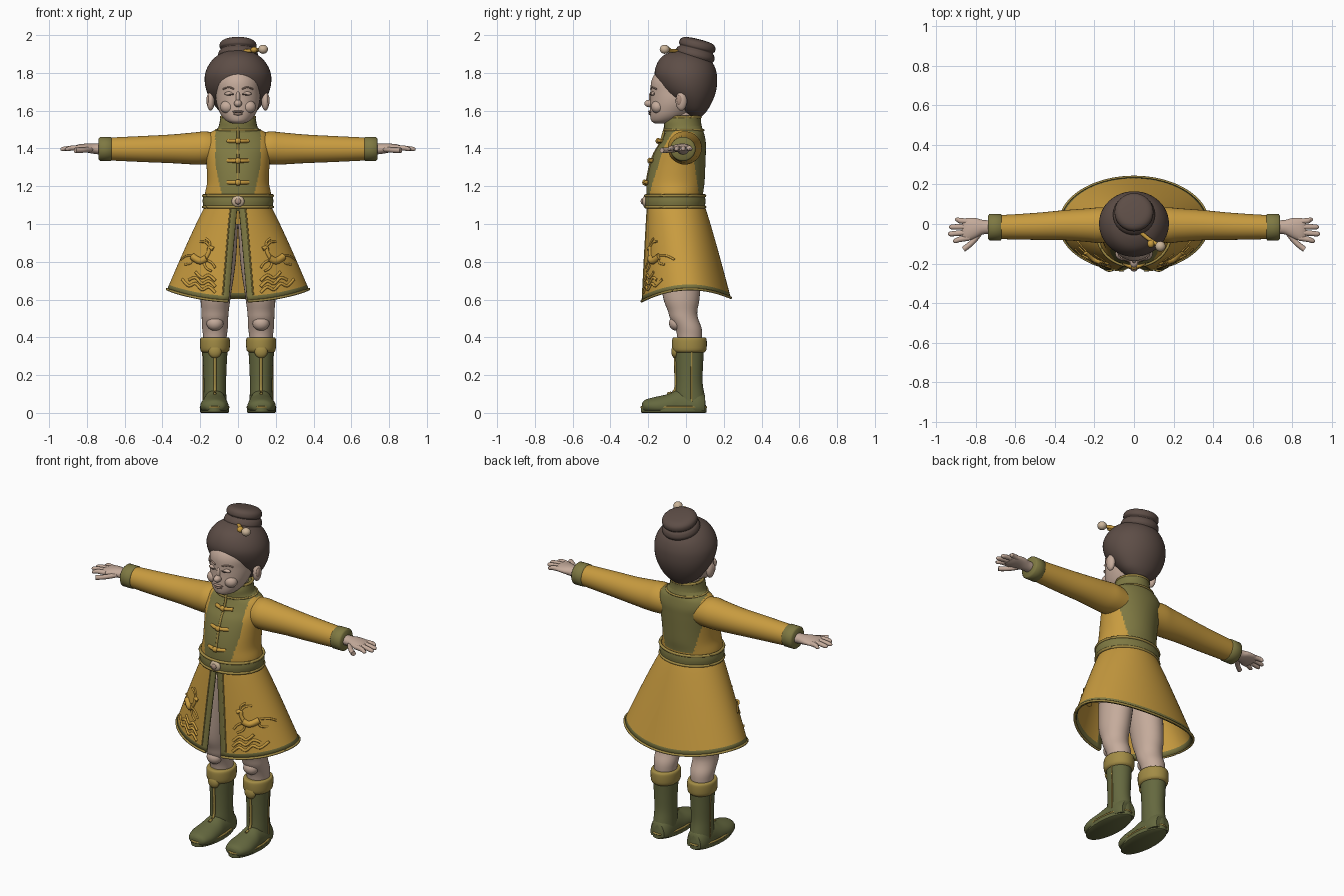
import bpy, bmesh
from math import sin, cos, pi, asin, radians
from mathutils import Vector

cube = bpy.data.objects.get("Cube")
if cube:
    bpy.data.objects.remove(cube, do_unlink=True)


def material(name, rgb):
    m = bpy.data.materials.new(name)
    m.use_nodes = True
    m.diffuse_color = (*rgb, 1)
    m.node_tree.nodes["Principled BSDF"].inputs["Base Color"].default_value = (*rgb, 1)
    return m


GOLD = material("golden cloth", (.58, .33, .05))
OLIVE = material("olive cloth", (.21, .19, .055))
TRIM = material("pale olive trim", (.36, .26, .06))
BOOT = material("dark green leather", (.13, .14, .05))
SKIN = material("skin", (.56, .41, .33))
BLUSH = material("skin fold", (.40, .27, .21))
HAIR = material("brown hair", (.11, .075, .062))
PEARL = material("pale stone", (.60, .46, .32))


def finish(name, bm, mats, mirror=False, angle=50, rule=None, solid=0):
    """Turn a bmesh into a shaded object, coloured by an optional rule."""
    me = bpy.data.meshes.new(name)
    if rule:
        for f in bm.faces:
            f.material_index = rule(f.calc_center_median())
    bm.to_mesh(me)
    bm.free()
    me.shade_smooth()
    me.set_sharp_from_angle(angle=radians(angle))
    ob = bpy.data.objects.new(name, me)
    bpy.context.collection.objects.link(ob)
    for m in mats:
        me.materials.append(m)
    if solid:
        mod = ob.modifiers.new("thickness", "SOLIDIFY")
        mod.thickness, mod.offset = solid, -1
    if mirror:
        ob.modifiers.new("mirror", "MIRROR")
    return ob


def spline(pts, k, closed=False):
    """Catmull-Rom refinement of tuples."""
    n, out = len(pts), []
    get = (lambda i: pts[i % n]) if closed else (lambda i: pts[max(0, min(n - 1, i))])
    for i in range(n if closed else n - 1):
        a, b, c, d = (get(i + j) for j in (-1, 0, 1, 2))
        for s in range(k):
            t = s / k
            out.append(tuple(q + .5 * t * (r - p + t * (2 * p - 5 * q + 4 * r - w + t * (3 * (q - r) + w - p)))
                             for p, q, r, w in zip(a, b, c, d)))
    return out if closed else out + [tuple(pts[-1])]


def loft(name, rings, mats, axis="z", n=32, k=4, floor=None, **kw):
    """Skin ellipses (height, centre a, centre b, radius a, radius b)."""
    bm, rows = bmesh.new(), []
    for h, a, b, ra, rb in spline(rings, k):
        row = []
        for i in range(n):
            u, v = a + ra * cos(2 * pi * i / n), b + rb * sin(2 * pi * i / n)
            p = {"z": (u, v, h), "x": (h, u, v), "y": (u, h, v)}[axis]
            row.append(bm.verts.new(p if floor is None else (p[0], p[1], max(floor, p[2]))))
        rows.append(row)
    for lo, hi in zip(rows, rows[1:]):
        for i in range(n):
            bm.faces.new((lo[i], lo[(i + 1) % n], hi[(i + 1) % n], hi[i]))
    bm.faces.new(rows[0])
    bm.faces.new(rows[-1])
    bmesh.ops.recalc_face_normals(bm, faces=bm.faces)
    return finish(name, bm, mats, **kw)


def ball(name, loc, scale, mat, mirror=False):
    bm = bmesh.new()
    bmesh.ops.create_uvsphere(bm, u_segments=20, v_segments=12, radius=1)
    for v in bm.verts:
        v.co = Vector(loc) + v.co * Vector(scale)
    return finish(name, bm, [mat], mirror)


def tube(name, pts, r, mat, mirror=False, closed=False, k=4, n=8):
    """Round cord along a smooth path."""
    path = [Vector(p) for p in spline([tuple(p) for p in pts], k, closed)]
    bm, rows, m = bmesh.new(), [], len(path)
    for i, p in enumerate(path):
        nxt, prv = (path[(i + 1) % m], path[i - 1]) if closed else (path[min(i + 1, m - 1)], path[max(i - 1, 0)])
        d = (nxt - prv).normalized()
        s = d.cross(Vector((0, 1, 0)) if abs(d.y) < .9 else Vector((0, 0, 1))).normalized()
        t = d.cross(s)
        rows.append([bm.verts.new(p + r * (s * cos(2 * pi * j / n) + t * sin(2 * pi * j / n))) for j in range(n)])
    for lo, hi in zip(rows, rows[1:] + rows[:1] if closed else rows[1:]):
        for j in range(n):
            bm.faces.new((lo[j], lo[(j + 1) % n], hi[(j + 1) % n], hi[j]))
    if not closed:
        bm.faces.new(rows[0])
        bm.faces.new(rows[-1])
    bmesh.ops.recalc_face_normals(bm, faces=bm.faces)
    return finish(name, bm, [mat], mirror)


def hoop(name, cy, z, rx, ry, r, mat, cx=0, mirror=False):
    pts = [(cx + rx * cos(i * pi / 8), cy + ry * sin(i * pi / 8), z) for i in range(16)]
    return tube(name, pts, r, mat, mirror, closed=True)


# Head, ears and features
loft("head", [(1.533, 0, -.13, .03, .035), (1.545, 0, -.115, .06, .068), (1.575, 0, -.09, .088, .1),
              (1.62, 0, -.07, .108, .12), (1.66, 0, -.06, .116, .128), (1.7, 0, -.06, .116, .127),
              (1.75, 0, -.06, .114, .125), (1.79, 0, -.055, .095, .113), (1.83, 0, -.05, .05, .08)], [SKIN], n=48)
ball("nose", (0, -.194, 1.638), (.021, .027, .02), SKIN)
ball("nose_bridge", (0, -.183, 1.668), (.012, .014, .035), SKIN)
ball("cheek", (.055, -.15, 1.62), (.04, .035, .035), SKIN, True)
ball("upper_lip", (0, -.188, 1.595), (.03, .013, .007), BLUSH)
ball("lower_lip", (0, -.186, 1.583), (.024, .013, .008), BLUSH)
ball("eyelid", (.046, -.174, 1.69), (.025, .012, .011), SKIN, True)
tube("lash_line", [(.022, -.187, 1.688), (.046, -.185, 1.684), (.07, -.168, 1.69)], .003, HAIR, True)
tube("brow", [(.022, -.187, 1.715), (.05, -.178, 1.724), (.08, -.157, 1.714)], .004, BLUSH, True)
ball("ear", (.145, -.025, 1.65), (.021, .03, .05), SKIN, True)
ball("ear_hollow", (.158, -.034, 1.655), (.01, .016, .028), BLUSH, True)
loft("neck", [(1.46, 0, -.01, .07, .065), (1.6, 0, -.02, .068, .065)], [SKIN], k=1)

# Hair, bun and pin
loft("hair", [(1.57, 0, .045, .05, .04), (1.6, 0, .042, .1, .07), (1.65, 0, .03, .14, .11),
              (1.7, 0, .015, .165, .143), (1.75, 0, .005, .176, .16), (1.8, 0, -.002, .173, .164),
              (1.85, 0, -.005, .15, .148), (1.89, 0, -.01, .112, .112), (1.915, 0, -.01, .06, .06),
              (1.92, 0, -.01, .01, .01)], [HAIR], n=48)
bun = loft("hair_bun", [(-.08, 0, 0, .05, .05), (-.06, 0, 0, .09, .09), (-.035, 0, 0, .106, .106),
                        (-.012, 0, 0, .1, .1), (0, 0, 0, .09, .09), (.012, 0, 0, .098, .098),
                        (.035, 0, 0, .094, .094), (.05, 0, 0, .07, .07), (.055, 0, 0, .02, .02)], [HAIR], angle=80)
bun.location, bun.rotation_euler = (0, .055, 1.925), (radians(-14), 0, 0)
tube("hair_pin", [(.03, -.04, 1.915), (.08, -.08, 1.918), (.12, -.105, 1.924)], .01, GOLD)
ball("hair_pin_bead", (.133, -.113, 1.925), (.026, .026, .024), PEARL)
ball("hair_pin_knob", (.085, -.1, 1.922), (.018, .02, .016), GOLD)


# Jacket body with olive front and back panels
def panel(c):
    up = min(1, max(0, (c.z - 1.12) / .2))
    if c.y < -.02:
        return int(abs(c.x) < .08 + .04 * up)
    return int(c.z > 1.16 and abs(c.x) < .085 + .05 * up)


loft("jacket_body", [(1.07, 0, -.055, .172, .15), (1.15, 0, -.06, .176, .15), (1.22, 0, -.055, .164, .153),
                     (1.3, 0, -.045, .166, .147), (1.38, 0, -.03, .174, .135), (1.43, 0, -.015, .178, .12),
                     (1.475, 0, -.008, .158, .105), (1.505, 0, -.008, .11, .095), (1.53, 0, -.01, .09, .09)],
     [GOLD, OLIVE], n=120, k=6, rule=panel)
loft("collar", [(1.485, 0, -.01, .125, .103), (1.51, 0, -.015, .105, .1), (1.54, 0, -.018, .097, .098),
                (1.565, 0, -.012, .093, .093)], [OLIVE])
hoop("collar_piping", -.012, 1.566, .088, .088, .008, TRIM)
hoop("collar_seam", -.01, 1.497, .117, .103, .006, TRIM)

# Front placket and knotted fasteners
tube("placket", [(0, -.108, 1.52), (0, -.135, 1.43), (0, -.168, 1.37), (0, -.192, 1.3), (0, -.21, 1.2)], .007, TRIM)
for i, (z, y) in enumerate([(1.44, -.138), (1.335, -.182), (1.22, -.209)]):
    tube(f"fastener_{i}", [(-.055, y + .014, z), (-.02, y - .004, z), (.02, y - .004, z), (.055, y + .014, z)],
         .011, GOLD)
    ball(f"fastener_knot_{i}", (0, y - .01, z), (.016, .013, .016), GOLD)

# Belt and buckle
loft("belt", [(1.09, 0, -.057, .183, .157), (1.12, 0, -.057, .187, .16), (1.15, 0, -.057, .184, .157)],
     [OLIVE], n=64)
for z in (1.09, 1.15):
    hoop("belt_edge", -.057, z, .183, .157, .008, TRIM)
ball("buckle", (0, -.216, 1.12), (.034, .016, .03), PEARL)
ball("buckle_stone", (0, -.23, 1.12), (.016, .01, .016), BLUSH)


# Skirt, open at the front
def skirt(a, t):
    f = t ** .92
    hem = .655 - .055 * cos(a) ** 2 - .01 * cos(a)
    return Vector(((.17 + .205 * f) * sin(a), -.055 + .055 * f - (.152 + .085 * f) * cos(a), 1.1 - t * (1.1 - hem)))


def make_skirt():
    bm, rows, cols, steps = bmesh.new(), [], 72, 20
    ts = [.945 * i / steps for i in range(steps + 1)] + [1]
    for t in ts:
        rx = .17 + .205 * t
        a0 = asin((.004 + .045 * t) / rx)
        a1 = a0 + .034 / rx
        angles = [a0] + [a1 + (2 * pi - 2 * a1) * i / cols for i in range(cols + 1)] + [2 * pi - a0]
        rows.append([bm.verts.new(skirt(a, t)) for a in angles])
    for r, (hi, lo) in enumerate(zip(rows, rows[1:])):
        for c in range(len(hi) - 1):
            f = bm.faces.new((lo[c], lo[c + 1], hi[c + 1], hi[c]))
            f.material_index = int(r == steps or c in (0, cols + 1))
    finish("skirt", bm, [GOLD, OLIVE], solid=.012)


make_skirt()
tube("skirt_hem_cord", [skirt(.14 + (2 * pi - .28) * i / 40, 1) for i in range(41)], .007, TRIM)
tube("skirt_slit_cord", [skirt(asin((.038 + .045 * t) / (.17 + .205 * t)), t) for t in (.03, .3, .6, .94)],
     .004, TRIM, True)


# Raised deer and wave embroidery
def stitch(name, pts, r, mat=GOLD):
    out = []
    for x, z in pts:
        t = (1.1 - z) / .49
        out.append(skirt(asin(x / (.17 + .205 * t ** .92)), t))
    tube(name, out, r, mat, True)


for i in range(3):
    z = .655 + .03 * i
    stitch(f"wave_{i}", [(.12 + .035 * j, z + (.016 if j % 2 else -.006) + .003 * j) for j in range(6 - i)], .008)
stitch("deer_body", [(.165, .82), (.2, .8), (.24, .815)], .019)
stitch("deer_neck", [(.17, .82), (.155, .85), (.15, .875), (.13, .87)], .011)
for i, leg in enumerate([[(.17, .81), (.14, .8), (.12, .775)], [(.18, .8), (.17, .77), (.14, .755)],
                         [(.235, .81), (.25, .78), (.28, .765)], [(.24, .82), (.275, .81), (.3, .785)],
                         [(.15, .88), (.17, .9), (.2, .9)], [(.15, .88), (.15, .905), (.17, .92)]]):
    stitch(f"deer_limb_{i}", leg, .006)

# Sleeves, cuffs and hands
loft("sleeve", [(.1, 0, 1.4, .08, .078), (.17, -.006, 1.403, .09, .087), (.23, -.006, 1.4, .085, .085),
                (.35, -.006, 1.398, .076, .076), (.5, -.012, 1.397, .068, .069), (.69, -.016, 1.397, .06, .06)],
     [GOLD], "x", mirror=True)
loft("cuff", [(.668, -.016, 1.397, .06, .058), (.674, -.016, 1.397, .067, .064), (.73, -.016, 1.397, .067, .064),
              (.738, -.016, 1.397, .058, .056)], [OLIVE], "x", k=1, mirror=True)
loft("palm", [(.7, -.016, 1.395, .034, .03), (.76, -.016, 1.398, .036, .027), (.8, -.02, 1.402, .05, .024),
              (.845, -.028, 1.402, .058, .019), (.87, -.03, 1.4, .048, .01)], [SKIN], "x", mirror=True)
for i, (y0, y1, tip) in enumerate([(-.07, -.085, .915), (-.042, -.05, .94), (-.014, -.015, .935), (.012, .022, .905)]):
    loft(f"finger_{i}", [(.83, y0, 1.402, .014, .014), (.88, (y0 + y1) / 2, 1.402, .014, .013),
                         (tip - .012, y1, 1.397, .012, .011), (tip, y1, 1.396, .004, .004)],
         [SKIN], "x", n=12, mirror=True)
tube("thumb", [(.775, -.04, 1.395), (.81, -.085, 1.392), (.84, -.112, 1.39), (.862, -.128, 1.39)], .014, SKIN, True)

# Legs
loft("leg", [(.3, .122, .02, .055, .06), (.4, .122, .02, .062, .066), (.45, .122, .012, .068, .07),
             (.5, .122, -.01, .07, .074), (.54, .121, -.018, .072, .078), (.62, .118, -.025, .08, .098),
             (.8, .1, -.03, .088, .11), (1.0, .08, -.045, .08, .11)], [SKIN], mirror=True)
ball("kneecap", (.122, -.05, .475), (.045, .04, .04), SKIN, True)

# Boots
loft("boot_shaft", [(.03, .122, .03, .062, .076), (.09, .122, .022, .06, .077), (.16, .122, .018, .059, .07),
                    (.25, .122, .018, .062, .072), (.35, .122, .018, .068, .078)], [BOOT], mirror=True)
loft("boot_foot", [(-.232, .122, .035, .025, .018), (-.215, .123, .036, .055, .034), (-.16, .125, .035, .074, .05),
                   (-.09, .124, .035, .072, .066), (-.03, .122, .035, .064, .09), (.06, .122, .035, .062, .09),
                   (.1, .122, .035, .045, .06)], [BOOT], "y", floor=.012, mirror=True)
loft("boot_sole", [(0, .124, -.065, .07, .168), (.004, .124, -.065, .076, .174), (.026, .124, -.065, .076, .174)],
     [BOOT], k=1, mirror=True)
hoop("boot_welt", -.065, .03, .073, .171, .006, TRIM, .124, True)
loft("boot_cuff", [(.32, .122, .018, .066, .078), (.335, .122, .018, .077, .09), (.38, .122, .018, .079, .092),
                   (.398, .122, .018, .074, .086), (.4, .122, .018, .06, .066)], [TRIM], mirror=True)
ball("boot_cuff_point", (.122, -.058, .325), (.035, .02, .035), TRIM, True)
tube("boot_front_seam", [(.122, -.058, .32), (.122, -.054, .2), (.122, -.058, .12), (.123, -.1, .1)], .008, TRIM, True)
tube("boot_side_seam", [(.185, .03, .33), (.182, .03, .2), (.182, .03, .06)], .005, TRIM, True)
